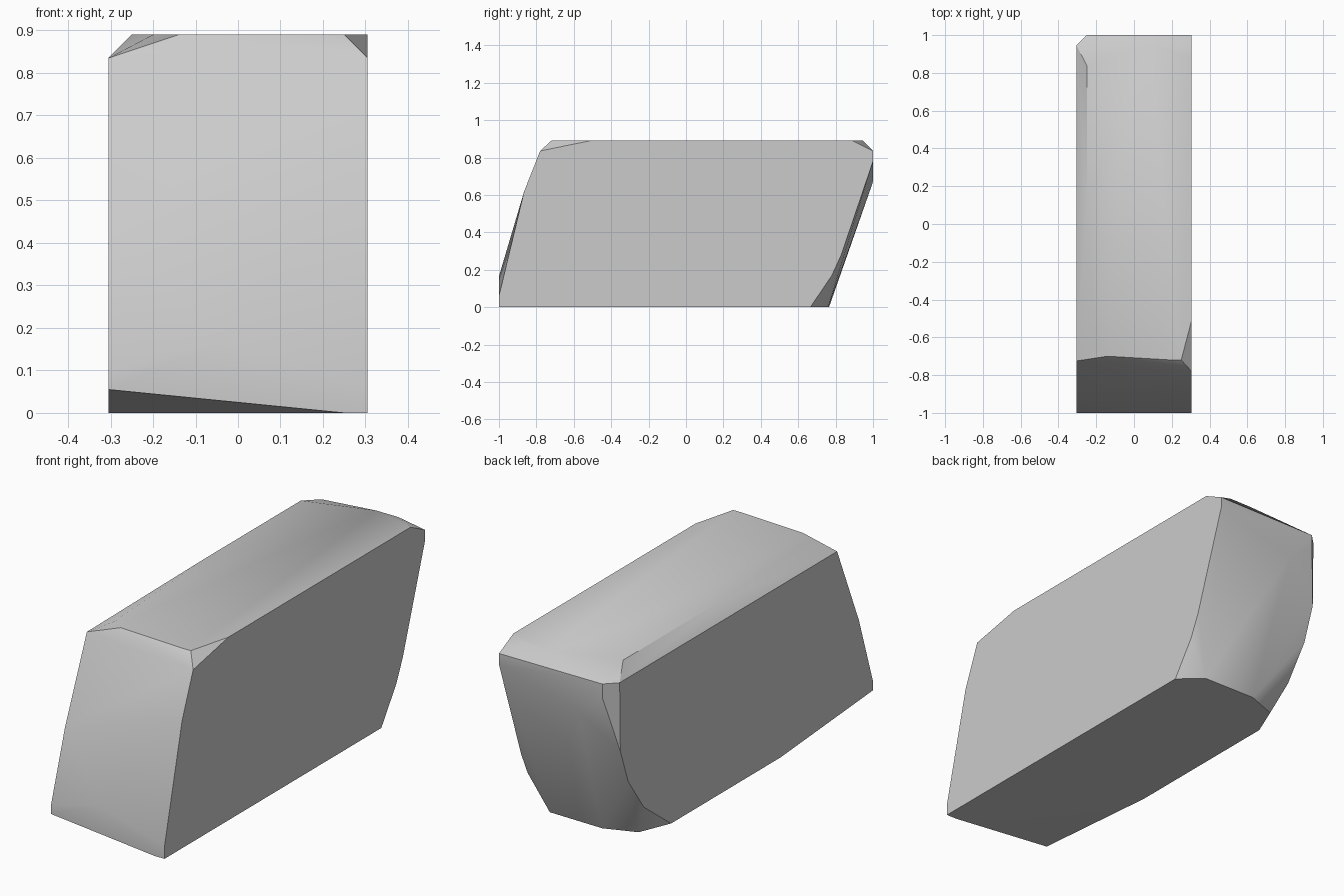
import bpy
import bmesh
from math import radians
from mathutils import Vector

# Remove the default object only
default_cube = bpy.data.objects.get("Cube")
if default_cube:
    bpy.data.objects.remove(default_cube, do_unlink=True)


def make_material(name, colour):
    material = bpy.data.materials.new(name)
    material.use_nodes = True
    material.diffuse_color = colour
    shader = material.node_tree.nodes["Principled BSDF"]
    shader.inputs["Base Color"].default_value = colour
    return material


def outline(axis, level, pairs):
    """Place a flat outline on the plane where the given axis equals level."""
    corners = []
    for first, second in pairs:
        corner = [first, second]
        corner.insert("xyz".index(axis), level)
        corners.append(Vector(corner))
    return corners


# Main dimensions
half_width, half_length, height = 0.305, 1.0, 0.89
rim = 0.835

# Left side (y, z): slanted front, rounded lower back
left_side = outline("x", half_width, [
    (-half_length, 0), (-half_length, 0.06), (-0.865, 0.62), (-0.78, rim),
    (-0.51, height), (0.89, height), (half_length, rim),
    (half_length, 0.78), (0.83, 0.28), (0.78, 0.17), (0.665, 0)])

# Right side (y, z): chamfered top, raised front toe
right_side = outline("x", -half_width, [
    (-half_length, 0.055), (-half_length, 0.1), (-0.893, 0.435),
    (-0.725, rim), (0.945, rim), (0.94, 0.5), (0.88, 0.33),
    (0.76, 0.16), (0.55, 0), (-0.29, 0)])

# Flat top (x, y)
top_face = outline("z", height, [
    (0.25, -0.72), (0.2, -0.72), (-0.14, -0.7), (-0.2, -0.66),
    (-0.25, 0.1), (-0.25, 0.84), (0.08, 0.945), (0.2, 0.945)])

# Back edge of the base (x, y)
base_back = outline("z", 0, [(0.2, 0.76), (-0.085, 0.765), (-0.24, 0.707)])

# Upright back patch and the front bulge (x, z)
back_patch = outline("y", half_length, [
    (-0.25, rim), (-0.25, 0.77), (-0.118, 0.67)])
front_bulge = outline("y", -half_length, [(-0.04, 0.165), (0.25, 0)])

# Wrap one solid stone around all the outlines
bm = bmesh.new()
for part in (left_side, right_side, top_face, base_back, back_patch, front_bulge):
    for corner in part:
        bm.verts.new(corner)
hull = bmesh.ops.convex_hull(bm, input=bm.verts[:], use_existing_faces=False)
loose = {item for item in hull["geom_interior"] + hull["geom_unused"]
         if isinstance(item, bmesh.types.BMVert)}
bmesh.ops.delete(bm, geom=list(loose), context="VERTS")
bmesh.ops.dissolve_limit(bm, angle_limit=radians(0.5),
                         verts=bm.verts[:], edges=bm.edges[:])
bmesh.ops.recalc_face_normals(bm, faces=bm.faces[:])

mesh = bpy.data.meshes.new("stone_block")
bm.to_mesh(mesh)
bm.free()
mesh.materials.append(make_material("stone grey", (0.6, 0.6, 0.6, 1)))

# Soft shading that keeps the chamfers crisp
block = bpy.data.objects.new("stone_block", mesh)
bpy.context.collection.objects.link(block)
bpy.context.view_layer.objects.active = block
block.select_set(True)
bpy.ops.object.shade_smooth_by_angle(angle=radians(30))
